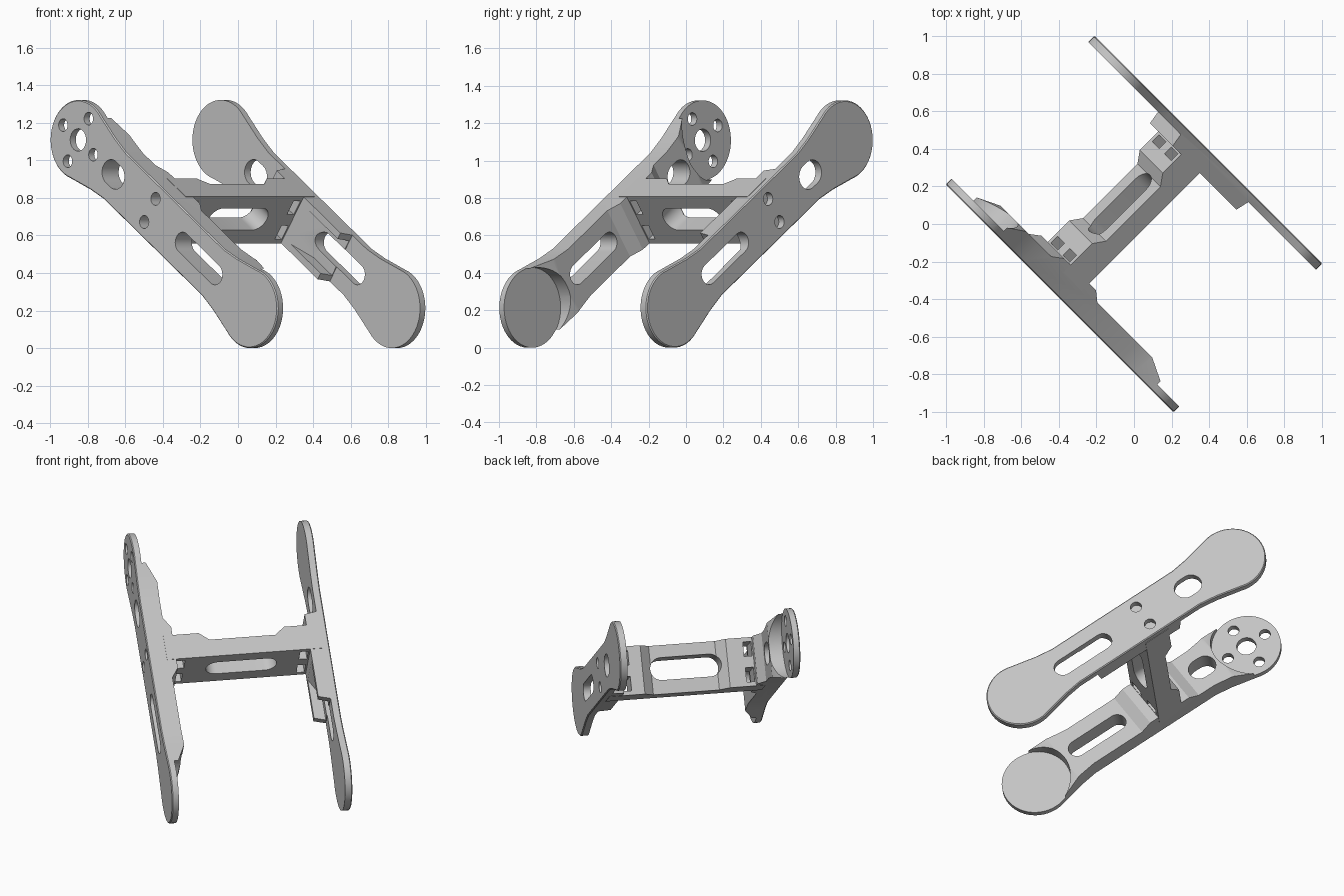
import bpy, bmesh, math
from mathutils import Matrix, Vector

if "Cube" in bpy.data.objects:
    bpy.data.objects.remove(bpy.data.objects["Cube"], do_unlink=True)

grey = bpy.data.materials.new("grey plastic")
grey.use_nodes = True
grey.diffuse_color = (0.55, 0.55, 0.55, 1)
grey.node_tree.nodes["Principled BSDF"].inputs["Base Color"].default_value = (0.55, 0.55, 0.55, 1)

# Working frame: X along an arm, Y across it, Z through it
TILT = math.radians(34.8)
OUT = 0.56          # outer face of each arm
END = 0.785         # centre of the round ends
RAD = 0.213         # radius of the round ends
d = Vector((1, -1, 0)).normalized()
up = Vector((0, 0, 1))
along = d * math.cos(TILT) - up * math.sin(TILT)
across = d * math.sin(TILT) + up * math.cos(TILT)
through = along.cross(across)
PLACE = Matrix((along, across, through)).transposed().to_4x4()
PLACE.translation = (0, 0, 0.661)

FLAT = lambda a, b, h: (a, b, h)      # outline seen on the face
SIDE = lambda a, b, h: (a, h, b)      # outline seen along the edge
PLAN = lambda a, b, h: (b, h, a)      # crossbar outline seen from its edge
FRONT = lambda a, b, h: (h, b, a)     # crossbar outline seen on its face


def loft(name, rings, put):
    """Closed solid through rings given as (points, height)."""
    bm = bmesh.new()
    loops = [[bm.verts.new(put(a, b, h)) for a, b in pts] for pts, h in rings]
    bm.faces.new(loops[0])
    bm.faces.new(loops[-1])
    for lo, hi in zip(loops, loops[1:]):
        for i in range(len(lo)):
            j = (i + 1) % len(lo)
            bm.faces.new((lo[i], lo[j], hi[j], hi[i]))
    bmesh.ops.recalc_face_normals(bm, faces=bm.faces)
    me = bpy.data.meshes.new(name)
    bm.to_mesh(me)
    bm.free()
    ob = bpy.data.objects.new(name, me)
    bpy.context.collection.objects.link(ob)
    return ob


def prism(name, pts, lo, hi, put=FLAT):
    return loft(name, [(pts, lo), (pts, hi)], put)


def rect(a0, a1, b0, b1):
    return [(a0, b0), (a1, b0), (a1, b1), (a0, b1)]


def slot(a, b, half, r, n=16):
    """Circle stretched along its first axis."""
    pts = []
    for side in (1, -1):
        for i in range(n + 1):
            t = math.pi * (i / n - 0.5)
            pts.append((a + side * (half + r * math.cos(t)), b + side * r * math.sin(t)))
    return pts


def circle(a, b, r, n=32):
    return [(a + r * math.cos(math.tau * i / n), b + r * math.sin(math.tau * i / n)) for i in range(n)]


def apply_bool(ob, tool, op="DIFFERENCE"):
    mod = ob.modifiers.new(op, "BOOLEAN")
    mod.operation, mod.solver, mod.object = op, "EXACT", tool
    dg = bpy.context.evaluated_depsgraph_get()
    dg.update()
    me = bpy.data.meshes.new_from_object(ob.evaluated_get(dg))
    ob.modifiers.clear()
    ob.data = me
    bpy.data.objects.remove(tool, do_unlink=True)


def inset(pts, amount):
    res = []
    for i, p in enumerate(pts):
        q, r = Vector(pts[i - 1]), Vector(pts[(i + 1) % len(pts)])
        t = (r - q).normalized()
        res.append((p[0] - t.y * amount, p[1] + t.x * amount))
    return res


# Paddle outline, counter-clockwise, waisted between two round ends
half = [(0.45, -0.15), (0.56, -0.166)]
for i in range(33):
    a = math.radians(-108 + 216 * i / 32)
    half.append((END + RAD * math.cos(a), RAD * math.sin(a)))
half += [(0.56, 0.166), (0.45, 0.15)]
outline = half + [(-a, -b) for a, b in half]


def build_arm(name, side, thickness):
    """Paddle plate with a thickness profile; side is the sign of the outer face."""
    w = lambda depth: side * (OUT - depth)
    ob = loft(name, [(inset(outline, 0.006), w(0)), (outline, w(0.006)), (outline, w(0.25))], FLAT)
    body = [(-1.1, w(-0.1))] + [(s, w(k)) for s, k in thickness] + [(1.1, w(-0.1))]
    apply_bool(ob, prism("profile", body, -0.5, 0.5, SIDE), "INTERSECT")
    # long slot, round opening and two screw holes
    holes = [slot(0.322, 0, 0.148, 0.056), slot(-0.463, 0, 0.02, 0.068)]
    holes += [circle(-0.127, t, 0.035, 20) for t in (-0.075, 0.075)]
    for h in holes:
        apply_bool(ob, prism("hole", h, w(-0.1), w(0.3)))
    return ob


# Right arm: thick body with a joint pad and sunken round ends
right_arm = build_arm("right_arm", 1, [
    (-1.1, 0.042), (-0.76, 0.042), (-0.58, 0.125), (-0.335, 0.125), (-0.265, 0.168),
    (0.024, 0.168), (0.09, 0.125), (0.58, 0.125), (0.76, 0.042), (1.1, 0.042)])
for s in (-END, END):
    apply_bool(right_arm, prism("recess", circle(s, 0, RAD + 0.002, 64), 0.3, OUT - 0.042))
# hub with a centre bore and four bolt holes
hub = [(0, 0, 0.06)] + [(0.138 * x, 0.138 * y, 0.034) for x, y in ((1, 0), (0, 1), (-1, 0), (0, -1))]
for x, y, r in hub:
    apply_bool(right_arm, prism("bore", circle(x - END, y, r, 24), 0.3, 0.7))

# Left arm: thin plate with a ribbed joint pad
left_arm = build_arm("left_arm", -1, [
    (-1.1, 0.046), (-0.3, 0.046), (-0.285, 0.12), (0.3, 0.12), (0.32, 0.046), (1.1, 0.046)])
pocket = [(0.01, -0.43), (0.155, -OUT + 0.05), (0.4, -OUT + 0.05), (0.4, -0.43)]
apply_bool(left_arm, prism("pocket", pocket, -0.112, 0.112, SIDE))

# Crossbar: thicker at both ends, points are (through, along)
bar = [(0.45, -0.037), (-0.52, -0.037), (-0.52, -0.207), (-0.3, -0.207),
       (-0.24, -0.155), (0.17, -0.155), (0.23, -0.207), (0.45, -0.207)]
crossbar = prism("crossbar", bar, -0.152, 0.152, PLAN)
opening = slot(-0.025, 0.005, 0.15, 0.07)
apply_bool(crossbar, prism("opening", opening, -0.4, 0.2, FRONT))
for lo, hi in ((0.335, 0.385), (-0.43, -0.38)):
    for t in (-0.08, 0.08):
        apply_bool(crossbar, prism("window", rect(lo, hi, t - 0.045, t + 0.045), -0.4, 0.2, FRONT))

# Stand the parts up, colour and shade them
for ob in (right_arm, left_arm, crossbar):
    ob.data.transform(PLACE)
    ob.data.materials.clear()
    ob.data.materials.append(grey)
    for p in ob.data.polygons:
        p.material_index = 0
    bpy.ops.object.select_all(action="DESELECT")
    ob.select_set(True)
    bpy.context.view_layer.objects.active = ob
    bpy.ops.object.shade_smooth_by_angle(angle=math.radians(30))
